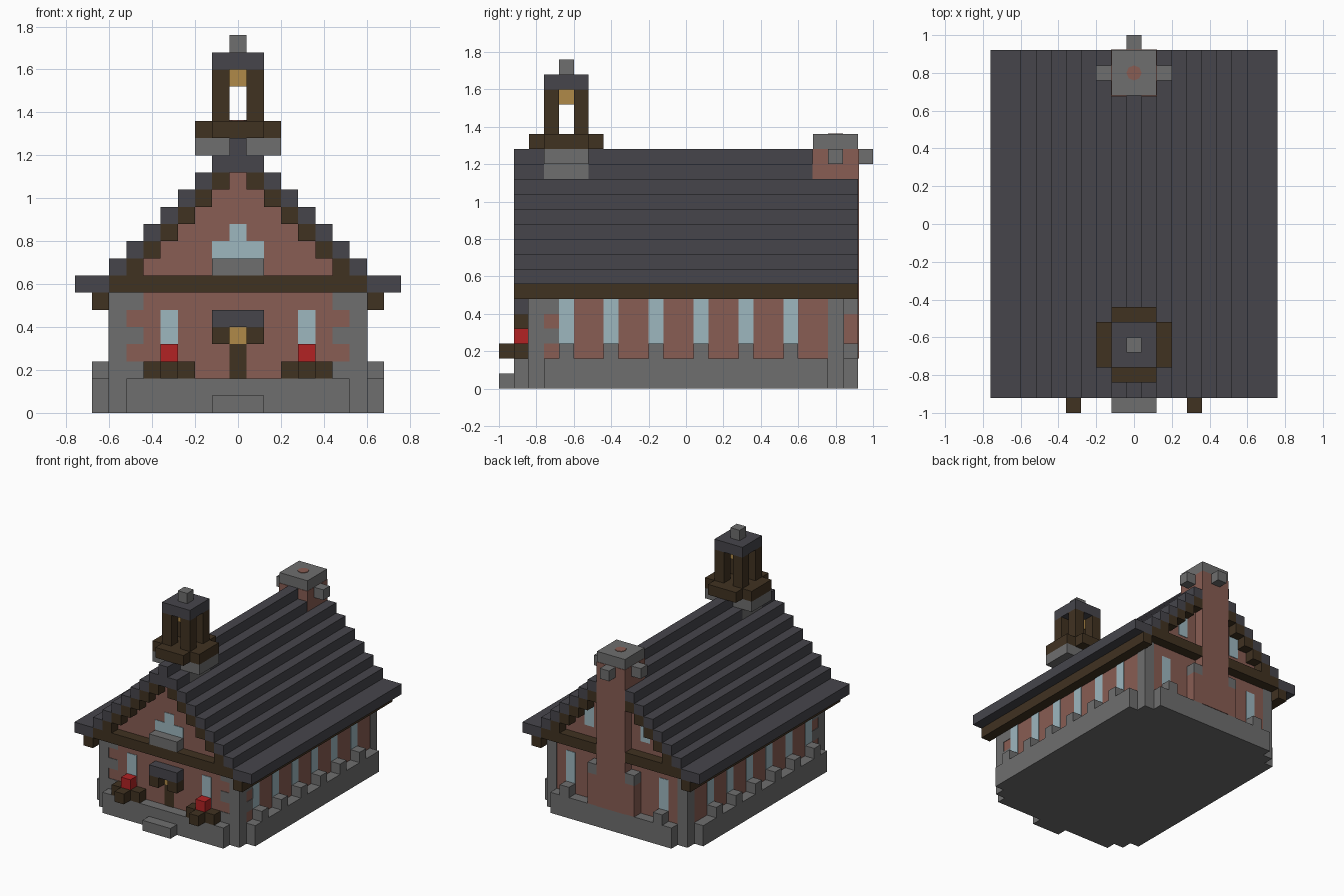
import bpy, bmesh

old = bpy.data.objects.get("Cube")
if old:
    bpy.data.objects.remove(old)

U = 0.08    # one block
E = 0.05    # how far flat inlays stand proud, in blocks


def material(name, rgb):
    lin = [(c / 255 / 12.92) if c < 11 else ((c / 255 + 0.055) / 1.055) ** 2.4 for c in rgb]
    m = bpy.data.materials.new(name)
    m.use_nodes = True
    m.diffuse_color = (*lin, 1)
    m.node_tree.nodes["Principled BSDF"].inputs["Base Color"].default_value = (*lin, 1)
    return m


STONE = material("grey stone", (110, 110, 110))
BRICK = material("red brick", (136, 93, 83))
SLATE = material("dark slate", (70, 69, 75))
WOOD = material("dark wood", (64, 50, 33))
GLASS = material("pale glass", (157, 183, 191))
GOLD = material("brass", (176, 138, 72))
RED = material("red flowers", (178, 34, 36))


def part(name, mat, boxes, mirror=False):
    """Join boxes given as (x0, x1, y0, y1, z0, z1) in blocks."""
    bm = bmesh.new()
    if mirror:
        boxes = boxes + [(-b[1], -b[0], *b[2:]) for b in boxes]
    for x0, x1, y0, y1, z0, z1 in boxes:
        verts = bmesh.ops.create_cube(bm, size=1)["verts"]
        for v in verts:
            v.co = (U * (x0 + (v.co.x + 0.5) * (x1 - x0)),
                    U * (y0 + (v.co.y + 0.5) * (y1 - y0)),
                    U * (z0 + (v.co.z + 0.5) * (z1 - z0)))
    me = bpy.data.meshes.new(name)
    bm.to_mesh(me)
    bm.free()
    me.materials.append(mat)
    ob = bpy.data.objects.new(name, me)
    bpy.context.collection.objects.link(ob)
    return ob


W, D = 7.5, 10.5          # half width and half depth of the walls
R = D + 1                 # half length of the roof
bays = [-8.5 + 3 * i for i in range(6)]

# Foundation, plinth and doorstep
part("foundation", STONE, [(-W, W, -D, D, 0, 2)])
part("end_plinths", STONE, [(-6.5, 6.5, -R, -D, 0, 2), (-6.5, 6.5, D, R, 0, 2)])
part("side_plinths", STONE, [(W, W + 1, -9.5, 9.5, 0, 2)], True)
part("doorstep", STONE, [(-1.5, 1.5, -R - 1, -R, 0, 1)])
part("side_sills", STONE, [(W, W + 1, y, y + 1, 2, 3) for y in bays], True)
part("back_sills", STONE, [(4.5, 5.5, D, R, 2, 3)], True)

# Walls and gables
part("walls", BRICK, [(-W, W, -D, D, 2, 8)])
part("gables", BRICK, [(-5.5 + i, 5.5 - i, -D, D, 8 + i, 9 + i) for i in range(6)])

# Corner stones with alternating teeth
part("corner_posts", STONE, [(6.5, W + E, -D - E, -9.5, 0, 7),
                             (6.5, W + E, 9.5, D + E, 0, 7)], True)
part("front_quoins", STONE, [(5.5, 6.5, -D - E, -D + 1, z, z + 1) for z in (2, 4, 6)], True)
part("side_quoins", STONE, [(6.5, W + E, -9.5, -8.5, z, z + 1) for z in (3, 5)], True)

# Windows
part("side_windows", GLASS, [(W - E, W + E, y, y + 1, 3, 6) for y in bays], True)
part("front_windows", GLASS, [(3.5, 4.5, -D - E, -D + E, 3, 6)], True)
part("back_windows", GLASS, [(4.5, 5.5, D - E, D + E, 3, 6)], True)
part("back_gable_windows", GLASS, [(2.5, 3.5, D - E, D + E, 9, 11)], True)
part("front_gable_window", GLASS, [(-1.5, 1.5, -D - E, -D + E, 9, 10),
                                   (-0.5, 0.5, -D - E, -D + E, 10, 11)])
part("gable_ledge", STONE, [(-1.5, 1.5, -R, -D, 8, 9)])

# Door, lamp and canopy
part("door", WOOD, [(-0.5, 0.5, -D - E, -D + E, 2, 4)])
part("door_lamp", GOLD, [(-0.5, 0.5, -D - E, -D + E, 4, 5)])
part("canopy_brackets", WOOD, [(0.5, 1.5, -R, -D, 4, 5)], True)
part("canopy", SLATE, [(-1.5, 1.5, -R, -D, 5, 6)])

# Flower boxes
part("planters", WOOD, [(2.5, 5.5, -R, -D, 2, 3), (3.5, 4.5, -R - 1, -R, 2, 3)], True)
part("flowers", RED, [(3.5, 4.5, -R, -D, 3, 4)], True)

# Stepped roof with wooden lining
part("roof_steps", SLATE, [(W, W + 2, -R, R, 7, 8)]
     + [(6.5 - i, 7.5 - i, -R, R, 8 + i, 9 + i) for i in range(6)], True)
part("roof_ridge", SLATE, [(-1.5, 1.5, -R, R, 14, 15), (-0.5, 0.5, -R, R, 15, 16)])
part("roof_lining", WOOD, [(5.5 - i, 6.5 - i, -R, R, 8 + i, 9 + i) for i in range(6)], True)
part("eave_beams", WOOD, [(W, W + 1, -R, R, 6, 7)], True)
part("gable_beams", WOOD, [(-W, W, -R, -D, 7, 8), (-W, W, D, R, 7, 8)])

# Chimney
part("chimney", BRICK, [(-1.5 - E / 2, 1.5 + E / 2, 8.5 - E, R + E, 2, 16)])
part("chimney_shoulders", BRICK, [(1.5, 2.5, D, R, 2, 5)], True)
part("shoulder_caps", STONE, [(1.5, 2.5, D, R, 5, 6)], True)
part("chimney_cap", STONE, [(-1.5, 1.5, 8.5, R, 16, 17)])
part("chimney_side_stones", STONE, [(1.5, 2.5, 9.5, 10.5, 15, 16)], True)
part("chimney_back_stone", STONE, [(-0.5, 0.5, R, R + 1, 15, 16)])
bpy.ops.mesh.primitive_cylinder_add(vertices=8, radius=0.5 * U, depth=E * U,
                                    location=(0, 10 * U, (17 + E / 2) * U))
flue = bpy.context.object
flue.name = "chimney_flue"
flue.data.materials.append(BRICK)

# Bell tower
T = -8                    # tower centre in depth
part("tower_base", STONE, [(-1.5 - E / 2, 1.5 + E / 2, T - 1.5, T + 1.5, 14, 15),
                           (-2.5, 2.5, T - 1.5, T + 1.5, 15, 16)])
part("tower_floor", WOOD, [(-2.5, 2.5, T - 1.5, T + 1.5, 16, 17),
                           (-1.5, 1.5, T - 2.5, T - 1.5, 16, 17),
                           (-1.5, 1.5, T + 1.5, T + 2.5, 16, 17)])
part("tower_posts", WOOD, [(0.5, 1.5, T - 1.5, T - 0.5, 17, 20),
                           (0.5, 1.5, T + 0.5, T + 1.5, 17, 20)], True)
part("bell", GOLD, [(-0.5, 0.5, T - 0.5, T + 0.5, 19, 20)])
part("tower_roof", SLATE, [(-1.5, 1.5, T - 1.5, T + 1.5, 20, 21)])
part("tower_finial", STONE, [(-0.5, 0.5, T - 0.5, T + 0.5, 21, 22)])
